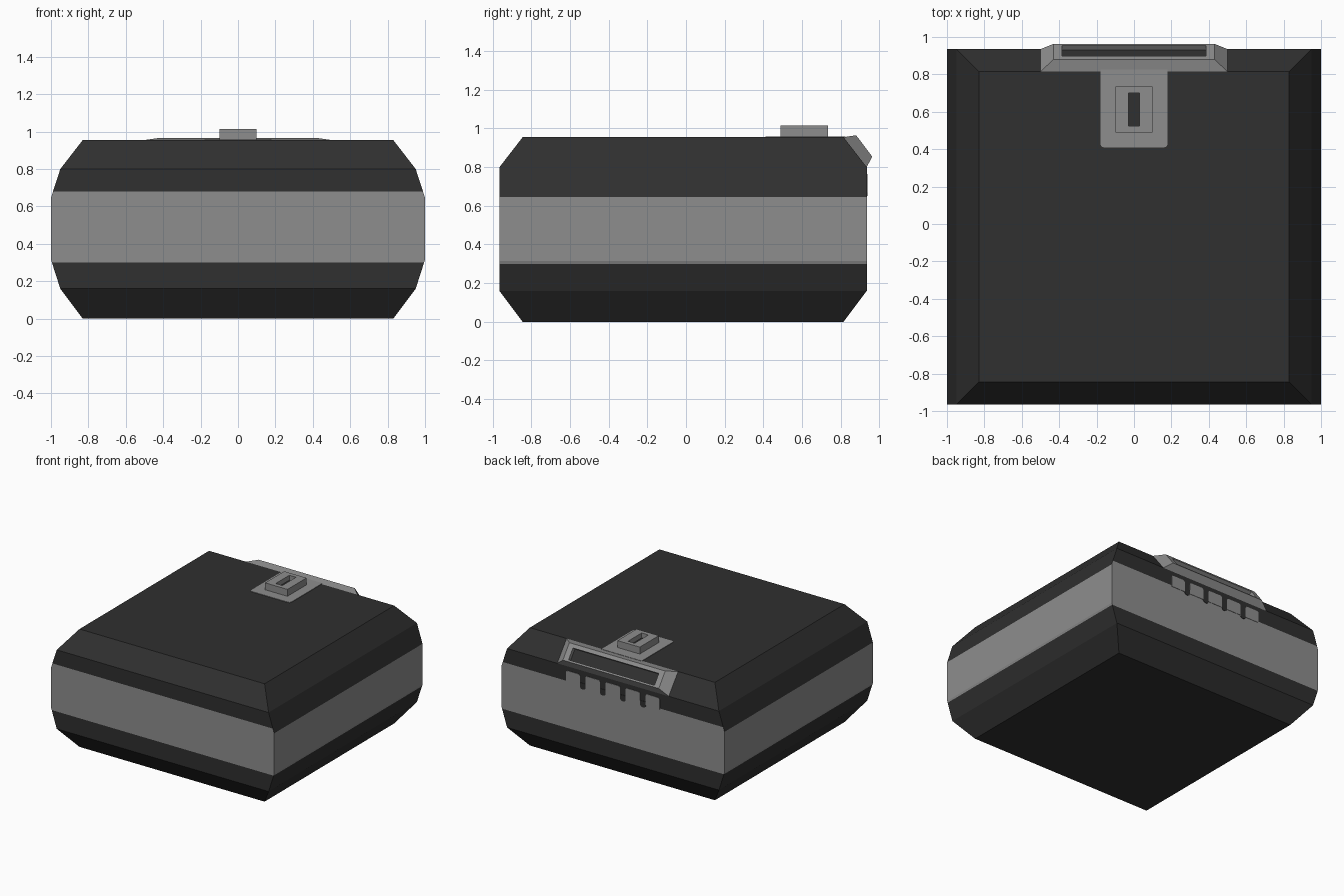
import bpy, bmesh, math
from mathutils import Vector

if "Cube" in bpy.data.objects:
    bpy.data.objects.remove(bpy.data.objects["Cube"])


def material(name, v):
    m = bpy.data.materials.new(name)
    m.diffuse_color = (v, v, v, 1)
    m.use_nodes = True
    m.node_tree.nodes["Principled BSDF"].inputs["Base Color"].default_value = m.diffuse_color
    return m


DARK = material("charcoal", 0.029)
LIGHT = material("mid grey", 0.27)


def finish(name, bm):
    bmesh.ops.recalc_face_normals(bm, faces=bm.faces[:])
    me = bpy.data.meshes.new(name)
    bm.to_mesh(me)
    bm.free()
    ob = bpy.data.objects.new(name, me)
    bpy.context.collection.objects.link(ob)
    me.materials.append(DARK)
    me.materials.append(LIGHT)
    return ob


def loft(bm, rings, cap=True):
    """Bridge closed rings of points; returns last ring's cap face."""
    vs = [[bm.verts.new(p) for p in r] for r in rings]
    n = len(vs[0])
    for a, b in zip(vs, vs[1:]):
        for i in range(n):
            j = (i + 1) % n
            bm.faces.new((a[i], a[j], b[j], b[i])).material_index = 1
    if cap:
        bm.faces.new(vs[0]).material_index = 1
    return bm.faces.new(vs[-1])


def rect(hx, y0, y1, z):
    return [(-hx, y0, z), (hx, y0, z), (hx, y1, z), (-hx, y1, z)]


def rounded(x0, x1, y0, y1, r, low=True, high=True, seg=4):
    """Rectangle outline with the low and/or high corners rounded."""
    pts = []
    for cx, cy, a0, on, px, py in ((x0 + r, y0 + r, 180, low, x0, y0),
                                   (x1 - r, y0 + r, 270, low, x1, y0),
                                   (x1 - r, y1 - r, 0, high, x1, y1),
                                   (x0 + r, y1 - r, 90, high, x0, y1)):
        if not on:
            pts.append((px, py))
            continue
        for k in range(seg + 1):
            a = math.radians(a0 + 90 * k / seg)
            pts.append((cx + r * math.cos(a), cy + r * math.sin(a)))
    return pts


# Body: chamfered block with a grey band round the middle
bm = bmesh.new()
levels = [(0, .83, -.845, .815), (.16, .95, -.965, .935), (.30, .995, -.965, .935),
          (.315, 1, -.965, .935), (.645, 1, -.965, .935), (.68, .989, -.965, .935),
          (.80, .95, -.965, .935), (.955, .83, -.845, .815)]
loft(bm, [rect(hx, y0, y1, z) for z, hx, y0, y1 in levels])
bm.normal_update()
for f in bm.faces:
    z = f.calc_center_median().z
    top = .68 if abs(f.normal.y) > .9 else .645
    f.material_index = int(.30 < z < top)
finish("body", bm)

# Grey tabs rising from the band at the back, with dark rounded notches between
Y = .935
edges = [-.42, -.27, -.09, .09, .27, .42]
for i in range(5):
    x0 = edges[i] + (.025 if i else 0)
    x1 = edges[i + 1] - (.025 if i < 4 else 0)
    prof = rounded(x0, x1, .67, .765, .015, low=False)
    bm = bmesh.new()
    loft(bm, [[(x, y, z) for x, z in prof] for y in (Y - .01, Y + .003)]).material_index = 1
    finish(f"back_tab_{i + 1}", bm)
for i, x in enumerate(edges[1:-1]):
    prof = rounded(x - .025, x + .025, .65, .70, .02, high=False)
    bm = bmesh.new()
    loft(bm, [[(px, y, z) for px, z in prof] for y in (Y - .01, Y + .003)])
    for f in bm.faces:
        f.material_index = 0
    finish(f"back_notch_{i + 1}", bm)

# Raised frame on the back top chamfer, with a dark recess
bm = bmesh.new()
lo, hi = Vector((0, .963, .855)), Vector((0, .88, .965))
inward = Vector((0, -.8, -.6)) * .03


def on_face(hx, t0, t1, off=Vector((0, 0, 0))):
    a, b = lo.lerp(hi, t0) + off, lo.lerp(hi, t1) + off
    return [(-hx, a.y, a.z), (hx, a.y, a.z), (hx, b.y, b.z), (-hx, b.y, b.z)]


base = [(-.5, .935, .80), (.5, .935, .80), (.5, .815, .955), (-.5, .815, .955)]
loft(bm, [base, on_face(.43, 0, 1), on_face(.385, .1, .78),
          on_face(.385, .1, .78, inward)]).material_index = 0
finish("back_frame", bm)

# Thin grey plate on the lid
bm = bmesh.new()
prof = rounded(-.18, .18, .41, .825, .02, high=False)
loft(bm, [[(x, y, z) for x, y in prof] for z in (.95, .959)]).material_index = 1
finish("lid_plate", bm)

# Raised block with a dark slot
bm = bmesh.new()
loft(bm, [rect(.10, .49, .735, .95), rect(.10, .49, .735, 1.015),
          rect(.03, .525, .70, 1.015), rect(.03, .525, .70, .975)]).material_index = 0
finish("slot_block", bm)
